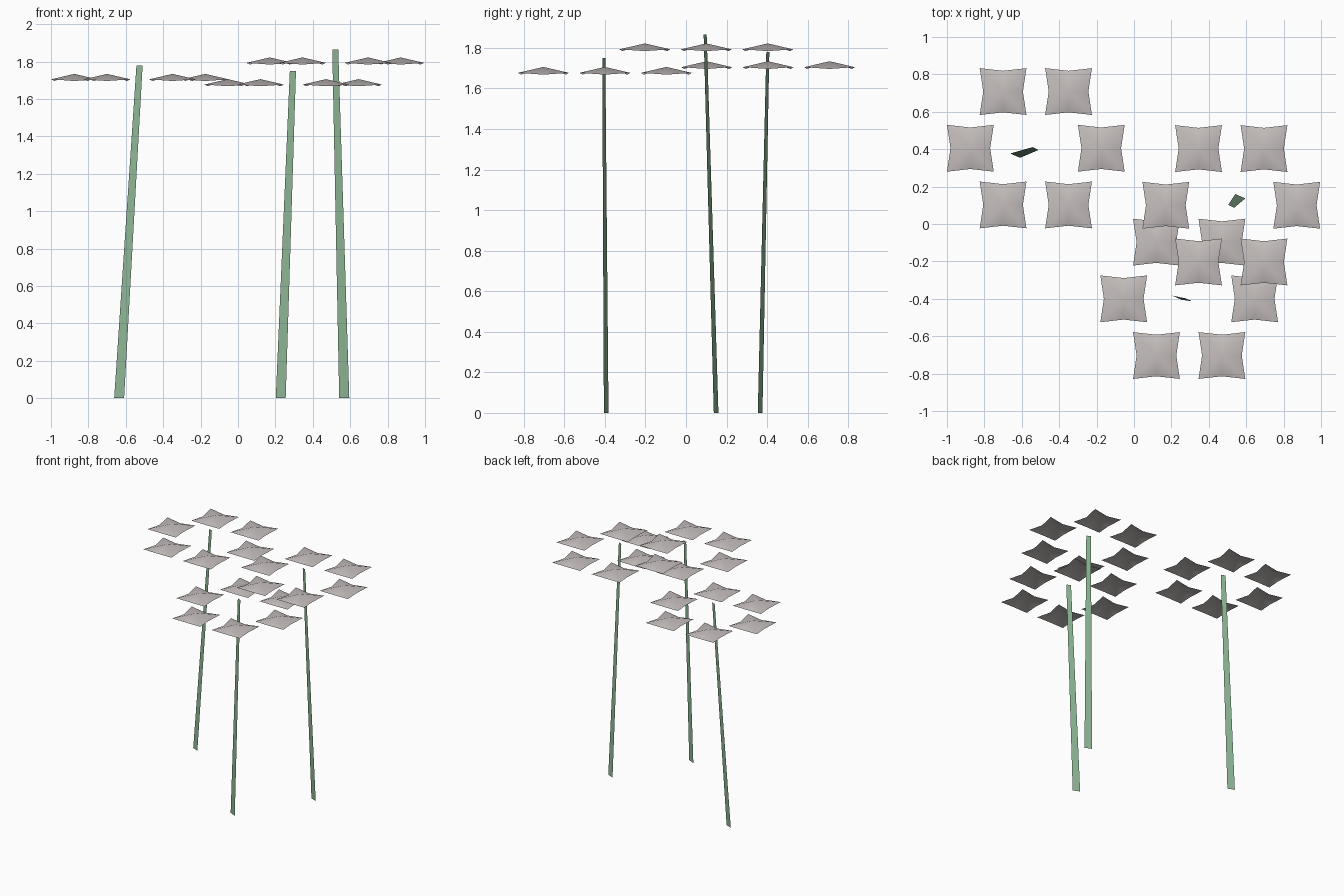
import bpy, bmesh, math

if "Cube" in bpy.data.objects:
    bpy.data.objects.remove(bpy.data.objects["Cube"])


def material(name, rgb):
    m = bpy.data.materials.new(name)
    m.diffuse_color = (*rgb, 1)
    m.use_nodes = True
    m.node_tree.nodes["Principled BSDF"].inputs["Base Color"].default_value = m.diffuse_color
    return m


GREEN = material("stem green", (0.27, 0.47, 0.30))
GREY = material("petal warm grey", (0.56, 0.52, 0.51))


def new_object(name, bm, mat):
    mesh = bpy.data.meshes.new(name)
    bm.to_mesh(mesh)
    bm.free()
    mesh.materials.append(mat)
    ob = bpy.data.objects.new(name, mesh)
    bpy.context.collection.objects.link(ob)
    return ob


def petal(name, cx, cy, base):
    """Square sheet with pinched sides, raised to a point in the middle."""
    bm = bmesh.new()
    apex = bm.verts.new((cx, cy, base + 0.038))
    rim = []
    for i in range(8):
        a = i * math.pi / 4
        if i % 2:      # pointed corner
            r, z = 0.125 * math.sqrt(2), 0.009
        else:          # drawn-in middle of a side
            r, z = (0.106 if i % 4 == 0 else 0.111), 0.0
        rim.append(bm.verts.new((cx + r * math.cos(a), cy + r * math.sin(a), base + z)))
    for i in range(8):
        f = bm.faces.new((apex, rim[i], rim[(i + 1) % 8]))
        f.smooth = True
    new_object(name, bm, GREY)


def stem(name, bottom, top, height):
    """Thin leaning blade, narrower at the top."""
    bm = bmesh.new()
    pts = [(*p, 0) for p in bottom] + [(*p, height) for p in reversed(top)]
    bm.faces.new([bm.verts.new(p) for p in pts])
    new_object(name, bm, GREEN)


# Each flower: ring centre, ring height, stem foot edge, stem tip edge, stem height
flowers = {
    "left": ((-0.525, 0.405), 1.696, ((-0.662, 0.377), (-0.609, 0.354)),
             ((-0.543, 0.411), (-0.510, 0.396)), 1.78),
    "front": ((0.295, -0.400), 1.668, ((0.202, -0.382), (0.255, -0.405)),
              ((0.277, -0.398), (0.310, -0.413)), 1.75),
    "right": ((0.520, 0.100), 1.784, ((0.541, 0.160), (0.595, 0.137)),
              ((0.504, 0.102), (0.536, 0.087)), 1.865),
}

for side, ((cx, cy), base, bottom, top, height) in flowers.items():
    stem(f"{side}_stem", bottom, top, height)
    # six petals in a ring around the stem tip
    for k in range(6):
        a = k * math.pi / 3
        petal(f"{side}_petal_{k + 1}", cx + 0.35 * math.cos(a), cy + 0.35 * math.sin(a), base)
